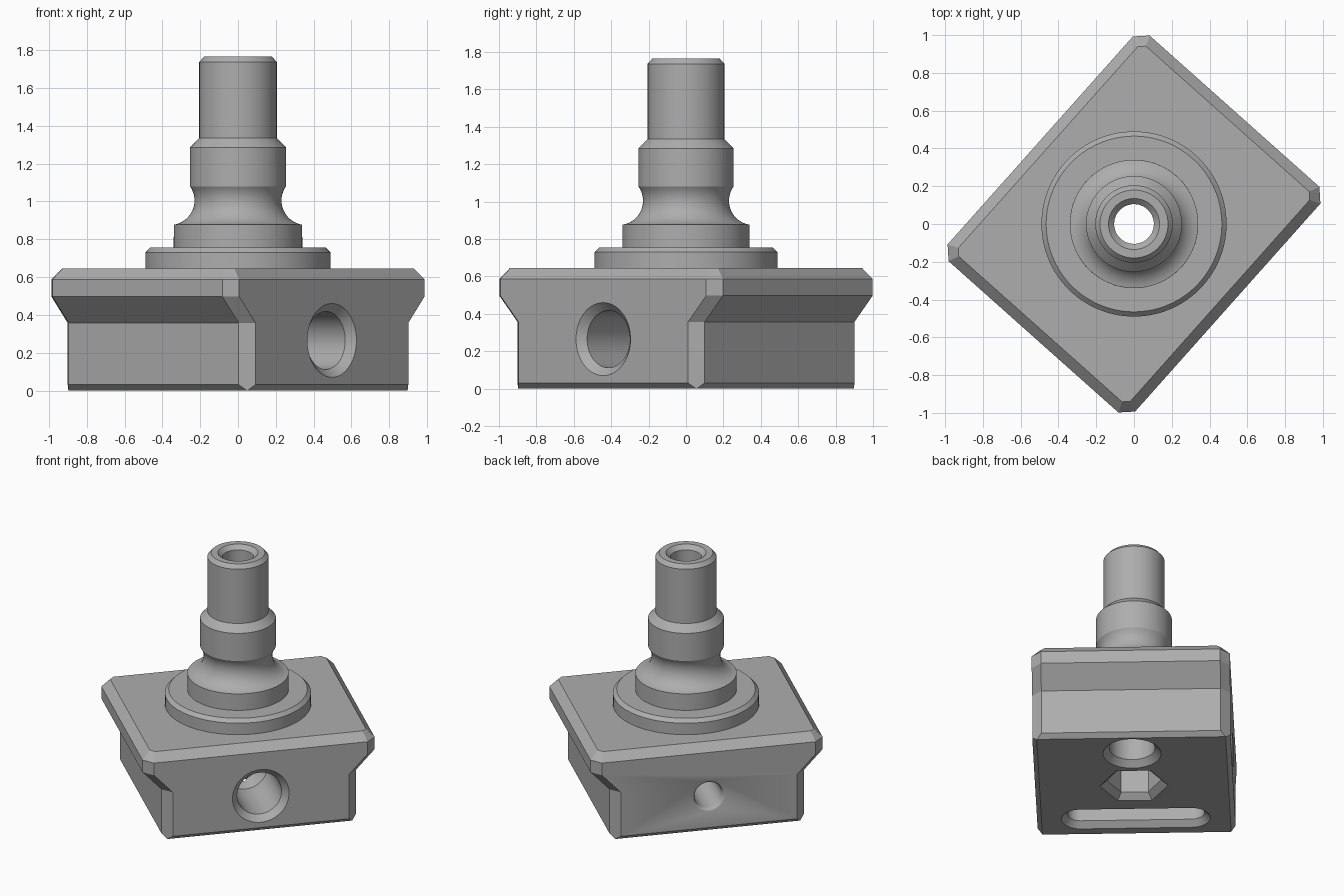
import bpy, bmesh, math
from mathutils import Matrix, Vector

if "Cube" in bpy.data.objects:
    bpy.data.objects.remove(bpy.data.objects["Cube"], do_unlink=True)

TURN = Matrix.Rotation(math.radians(48.3), 4, 'Z')   # block sits diagonally

steel = bpy.data.materials.new("plain grey")
steel.use_nodes = True
GREY = (0.42, 0.42, 0.42, 1)
steel.diffuse_color = GREY
steel.node_tree.nodes["Principled BSDF"].inputs["Base Color"].default_value = GREY


def circle(r, z, n=96, straight=0.0):
    """Ring of n points; 'straight' stretches it along y into a slot."""
    pts = []
    for i in range(n):
        a = 2 * math.pi * (i + 0.5) / n
        shift = math.copysign(straight, math.sin(a))
        pts.append(Vector((r * math.cos(a), r * math.sin(a) + shift, z)))
    return pts


def octagon(a, b, leg, z):
    """Rectangle of half sizes a, b with cut corners."""
    quarter = [(a, b - leg), (a - leg, b)]
    pts = []
    for sx, sy in ((1, 1), (-1, 1), (-1, -1), (1, -1)):
        q = quarter if sx * sy > 0 else quarter[::-1]
        pts += [Vector((sx * x, sy * y, z)) for x, y in q]
    return pts


def loft(name, rings, matrix, caps=True):
    bm = bmesh.new()
    rows = [[bm.verts.new(matrix @ p) for p in ring] for ring in rings]
    n = len(rows[0])
    for low, high in zip(rows, rows[1:]):
        for i in range(n):
            j = (i + 1) % n
            bm.faces.new((low[i], low[j], high[j], high[i]))
    if caps:
        bm.faces.new(rows[0][::-1])
        bm.faces.new(rows[-1])
        bmesh.ops.recalc_face_normals(bm, faces=bm.faces)
    mesh = bpy.data.meshes.new(name)
    bm.to_mesh(mesh)
    bm.free()
    mesh.materials.append(steel)
    obj = bpy.data.objects.new(name, mesh)
    bpy.context.collection.objects.link(obj)
    return obj


def activate(obj):
    bpy.ops.object.select_all(action='DESELECT')
    obj.select_set(True)
    bpy.context.view_layer.objects.active = obj


def cut(target, name, rings, matrix):
    cutter = loft(name, rings, matrix)
    cutter.hide_render = True
    mod = target.modifiers.new(name, 'BOOLEAN')
    mod.operation, mod.solver, mod.object = 'DIFFERENCE', 'EXACT', cutter
    activate(target)
    bpy.ops.object.modifier_apply(modifier=name)
    bpy.data.objects.remove(cutter, do_unlink=True)


# Base block: undercut on two sides, chamfered all round
base = loft("base_block", [octagon(*row) for row in (
    (0.639, 0.634, 0.002, 0), (0.67, 0.665, 0.063, 0.031),
    (0.67, 0.665, 0.063, 0.357), (0.80, 0.665, 0.063, 0.497),
    (0.80, 0.665, 0.063, 0.587), (0.745, 0.61, 0.031, 0.645))], TURN)

# Central through bore
cut(base, "centre_bore", [circle(0.105, -0.1), circle(0.105, 0.8)], TURN)

# Hexagonal pocket, points along the slot direction
hexagon = TURN @ Matrix.Rotation(math.radians(60), 4, 'Z')
cut(base, "hex_pocket", [circle(r, z, 6) for r, z in (
    (0.24, -0.01), (0.23, 0), (0.182, 0.042), (0.182, 0.25))], hexagon)

# Round pocket and long slot underneath
mouth = ((0.205, -0.01), (0.153, 0.042))
cut(base, "round_pocket", [circle(r, z) for r, z in mouth + ((0.153, 0.3),)],
    TURN @ Matrix.Translation((0.43, 0, 0)))
cut(base, "long_slot", [circle(r, z, 96, 0.37) for r, z in (
    (0.14, -0.01), (0.09, 0.04), (0.09, 0.25))],
    TURN @ Matrix.Translation((-0.44, 0, 0)))

# Stepped cross bore with a rounded mouth at the far end
cross = TURN @ Matrix.Translation((0, -0.665, 0.265)) @ Matrix.Rotation(-math.pi / 2, 4, 'X')
bore = mouth + ((0.153, 0.45), (0.095, 0.5))
bore += tuple((0.12 - 0.025 * math.cos(t * math.pi / 12),
               1.306 + 0.025 * math.sin(t * math.pi / 12)) for t in range(7))
cut(base, "cross_bore", [circle(r, z) for r, z in bore + ((0.12, 1.36),)], cross)

# Turned spindle: collar, waisted neck, shoulder, hollow shaft
neck = []
for i in range(17):
    a = math.radians(261 - i * (261 - 144.8) / 16)
    neck.append((0.36 + 0.13 * math.cos(a), 1.005 + 0.13 * math.sin(a)))
profile = [(0.49, 0.645), (0.49, 0.73), (0.465, 0.755), (0.34, 0.755)] + neck + [
    (0.254, 1.285), (0.205, 1.335), (0.205, 1.737), (0.18, 1.765),
    (0.135, 1.765), (0.105, 1.735), (0.105, 0.645)]
spindle = loft("spindle", [circle(r, z) for r, z in profile], TURN, caps=False)

for obj in (base, spindle):
    activate(obj)
    bpy.ops.object.shade_smooth_by_angle(angle=math.radians(25))
